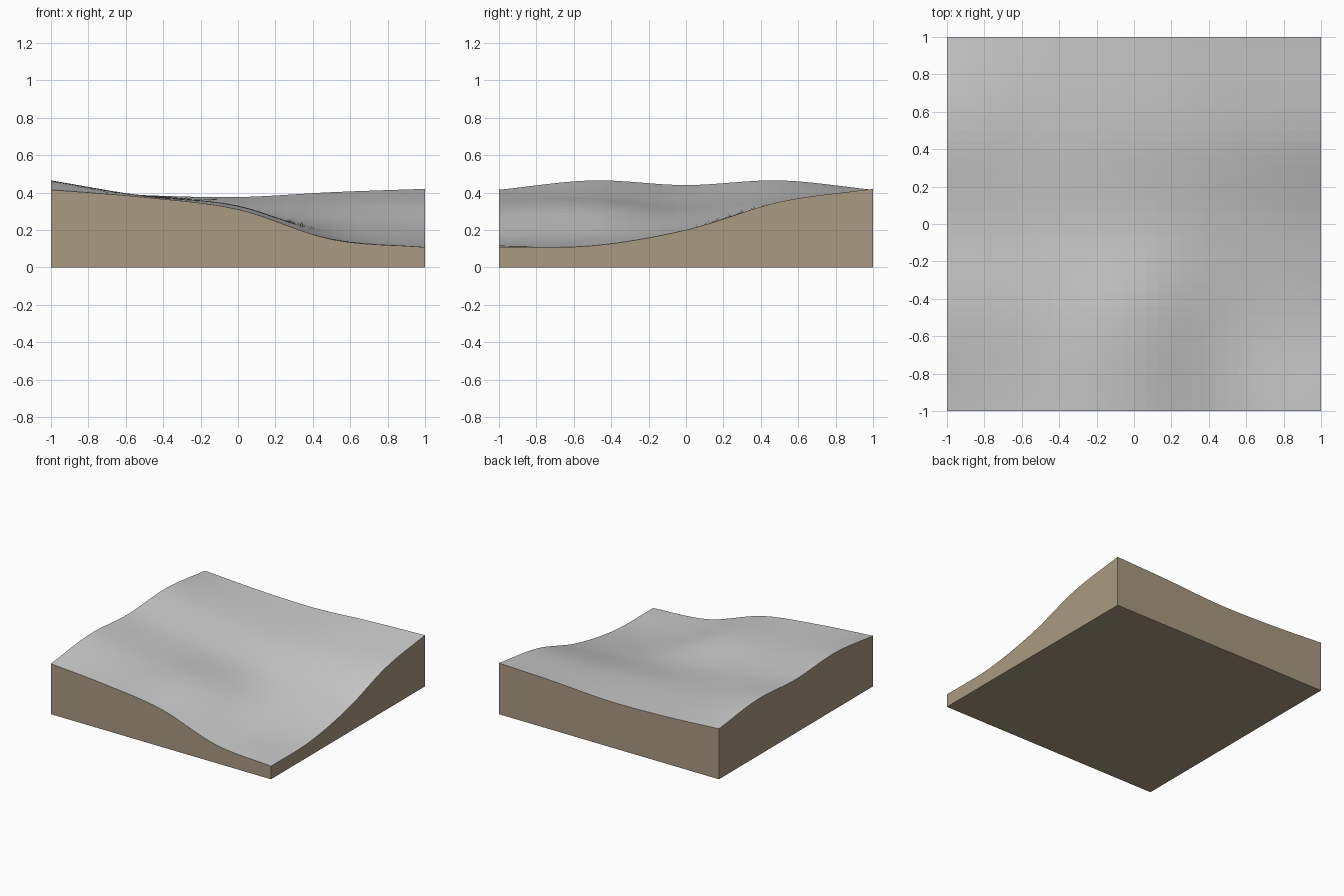
import bpy, bmesh

if "Cube" in bpy.data.objects:
    bpy.data.objects.remove(bpy.data.objects["Cube"])

N = 32  # cells per side

# Control heights: rows front to back (y = -1 .. 1), columns left to right (x = -1 .. 1)
CONTROL = [
    [0.415, 0.375, 0.310, 0.150, 0.108],
    [0.465, 0.382, 0.330, 0.170, 0.116],
    [0.440, 0.355, 0.295, 0.230, 0.200],
    [0.465, 0.382, 0.350, 0.340, 0.350],
    [0.415, 0.386, 0.376, 0.402, 0.420],
]


def spline(p, t):
    """Smooth curve through evenly spaced values, t from 0 to 1."""
    p = [2 * p[0] - p[1]] + list(p) + [2 * p[-1] - p[-2]]
    s = t * (len(p) - 3)
    i = min(int(s), len(p) - 4)
    f = s - i
    a, b, c, d = p[i:i + 4]
    return b + 0.5 * f * (c - a + f * (2*a - 5*b + 4*c - d + f * (3*(b - c) + d - a)))


def height(u, v):
    return spline([spline(row, u) for row in CONTROL], v)


def make_object(name, bm):
    mesh = bpy.data.meshes.new(name)
    bm.to_mesh(mesh)
    bm.free()
    obj = bpy.data.objects.new(name, mesh)
    bpy.context.collection.objects.link(obj)
    return obj


# Rolling ground surface
bm = bmesh.new()
bmesh.ops.create_grid(bm, x_segments=N, y_segments=N, size=1)
for v in bm.verts:
    v.co.z = height((v.co.x + 1) / 2, (v.co.y + 1) / 2)
surface = make_object("ground_surface", bm)

# Earth block: side walls following the ground's border, and a flat bottom
bm = bmesh.new()
ring = [(i / N, 0) for i in range(N)] + [(1, i / N) for i in range(N)]
ring += [(1 - u, 1 - v) for u, v in ring]
low = [bm.verts.new((2*u - 1, 2*v - 1, 0)) for u, v in ring]
high = [bm.verts.new((2*u - 1, 2*v - 1, height(u, v))) for u, v in ring]
for i in range(len(ring)):
    j = (i + 1) % len(ring)
    bm.faces.new((low[i], low[j], high[j], high[i]))
bm.faces.new(low[::-1])
block = make_object("earth_block", bm)

earth = bpy.data.materials.new("earth")
earth.diffuse_color = (0.40, 0.32, 0.22, 1)
earth.use_nodes = True
earth.node_tree.nodes["Principled BSDF"].inputs["Base Color"].default_value = earth.diffuse_color
block.data.materials.append(earth)
